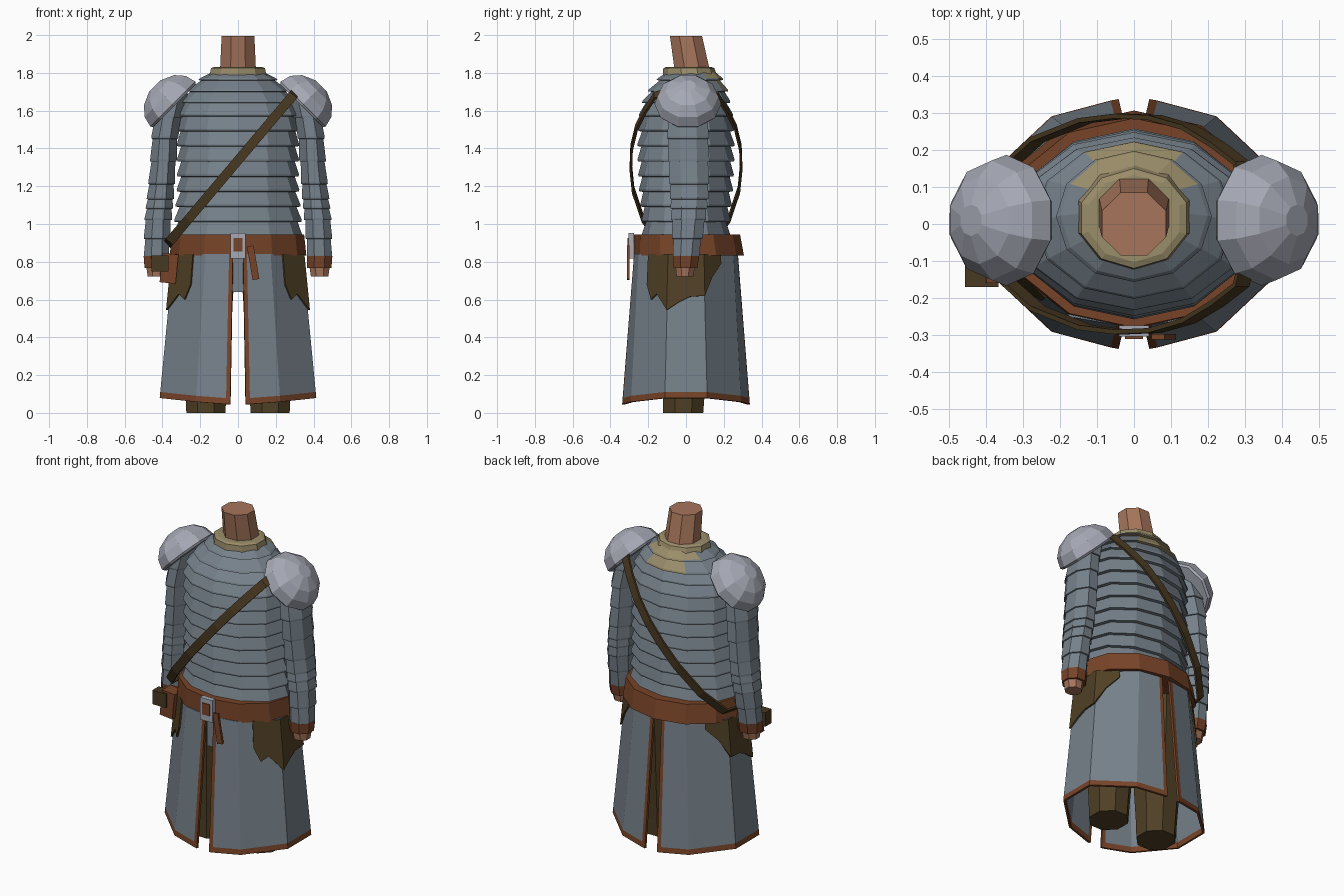
import bpy, bmesh, math
from mathutils import Matrix, Vector

if "Cube" in bpy.data.objects:
    bpy.data.objects.remove(bpy.data.objects["Cube"])


def material(name, rgb):
    m = bpy.data.materials.new(name)
    lin = [(c / 255 / 12.92) if c < 11 else ((c / 255 + 0.055) / 1.055) ** 2.4 for c in rgb]
    m.diffuse_color = (*lin, 1)
    m.use_nodes = True
    m.node_tree.nodes["Principled BSDF"].inputs["Base Color"].default_value = m.diffuse_color
    return m


STEEL = material("blue_grey_cloth", (118, 129, 138))
PLATE = material("pale_plate", (166, 169, 181))
LEATHER = material("brown_leather", (120, 68, 40))
DARK = material("dark_strap", (72, 56, 33))
FUR = material("olive_brown", (80, 64, 37))
SKIN = material("skin", (166, 117, 91))
TAN = material("tan_padding", (154, 141, 106))


def build(name, verts, faces, mats, rule=None, thickness=0, offset=0):
    bm = bmesh.new()
    vs = [bm.verts.new(v) for v in verts]
    for f in faces:
        bm.faces.new([vs[i] for i in f])
    bmesh.ops.recalc_face_normals(bm, faces=bm.faces)
    if rule:
        for f in bm.faces:
            f.material_index = rule(f.calc_center_median())
    me = bpy.data.meshes.new(name)
    bm.to_mesh(me)
    bm.free()
    for m in mats:
        me.materials.append(m)
    ob = bpy.data.objects.new(name, me)
    bpy.context.collection.objects.link(ob)
    if thickness:
        mod = ob.modifiers.new("thickness", 'SOLIDIFY')
        mod.thickness, mod.offset = thickness, offset
    return ob


def loft(name, rings, n, mats, phase=0.0, rule=None, matrix=Matrix()):
    """Closed body through elliptic rings (cx, cy, z, rx, ry)."""
    verts, faces = [], []
    for cx, cy, z, rx, ry in rings:
        for i in range(n):
            a = 2 * math.pi * (i + phase) / n
            verts.append(matrix @ Vector((cx + rx * math.cos(a), cy + ry * math.sin(a), z)))
    for r in range(len(rings) - 1):
        for i in range(n):
            j = (i + 1) % n
            faces.append((r * n + i, r * n + j, (r + 1) * n + j, (r + 1) * n + i))
    faces.append(tuple(range(n)))
    faces.append(tuple(range((len(rings) - 1) * n, len(rings) * n)))
    return build(name, verts, faces, mats, rule)


def box(name, centre, size, mat, roll=0.0):
    mw = Matrix.Translation(centre) @ Matrix.Rotation(roll, 4, 'Y')
    s = Vector(size) / 2
    verts = [mw @ Vector((x * s.x, y * s.y, z * s.z)) for x in (-1, 1) for y in (-1, 1) for z in (-1, 1)]
    faces = [(0, 1, 3, 2), (4, 5, 7, 6), (0, 1, 5, 4), (2, 3, 7, 6), (0, 2, 6, 4), (1, 3, 7, 5)]
    return build(name, verts, faces, [mat])


def sample(profile, z):
    """Interpolate rows (z, ...) that run from top to bottom."""
    for a, b in zip(profile, profile[1:]):
        if z >= b[0]:
            t = (a[0] - z) / (a[0] - b[0])
            return [p + (q - p) * t for p, q in zip(a[1:], b[1:])]
    return list(profile[-1][1:])


def banded(profile, levels, lip):
    """Overlapping bands: each one flares at its lower edge."""
    rings = []
    for top, low in zip(levels, levels[1:]):
        for z, d in ((top, -lip), (low + 0.012, lip), (low + 0.002, lip * 0.8)):
            cx, cy, rx, ry = sample(profile, z)
            rings.append((cx, cy, z, rx + d, ry + d))
    return rings


# Banded torso, with a padded patch at the nape
torso = [(1.81, 0, .03, .135, .13), (1.76, 0, .02, .205, .17), (1.70, 0, .01, .265, .205),
         (1.64, 0, 0, .305, .225), (1.57, 0, 0, .318, .24), (1.40, 0, 0, .312, .248),
         (1.20, 0, 0, .312, .24), (1.0, 0, 0, .328, .222), (.90, 0, 0, .33, .225)]
levels = [1.81, 1.76, 1.70, 1.64] + [1.57 - .08 * i for i in range(9)]
loft("torso", banded(torso, levels, .011), 12, [STEEL, TAN],
     rule=lambda c: int(c.z > 1.695 and c.y > .12 and abs(c.x) < .14))

# Neck and collar
loft("neck", [(0, .035, 1.75, .105, .105), (0, .03, 1.83, .102, .1), (0, 0, 1.995, .094, .092)],
     8, [SKIN], .5)
loft("collar", [(0, .025, 1.76, .15, .145), (0, .02, 1.79, .158, .143),
                (0, .015, 1.825, .15, .135), (0, .015, 1.832, .13, .118)], 10, [TAN], .5)

# Belt, buckle and hanging strap end
loft("belt", [(0, .012, .832, .362, .295), (0, .003, .945, .35, .283)], 12, [LEATHER])
box("buckle", (0, -.29, .885), (.082, .03, .135), PLATE)
box("buckle_centre", (0, -.3075, .89), (.05, .006, .07), LEATHER)
box("strap_end", (.08, -.305, .795), (.036, .014, .18), LEATHER, -.17)
box("inner_tunic_tab", (0, -.24, .74), (.066, .02, .2), STEEL)

# Slit skirt halves with trimmed hem
low = [(.04, -.33), (.062, -.326), (.22, -.285), (.41, -.11)]
high = [(.026, -.268), (.046, -.266), (.17, -.245), (.335, -.09)]
low += [(x, -y) for x, y in reversed(low)]
high += [(x, -y) for x, y in reversed(high)]
hem = [.045, .046, .058, .078, .078, .058, .046, .045]


def skirt_point(s, z, side, grow=1.0):
    i = min(int(s), 6)
    f = s - i
    a = Vector(low[i]).lerp(Vector(low[i + 1]), f)
    b = Vector(high[i]).lerp(Vector(high[i + 1]), f)
    p = a.lerp(b, (z - .06) / .78) * grow
    return (p.x * side, p.y, z)


for side, label in ((1, "right"), (-1, "left")):
    verts, faces = [], []
    for i in range(8):
        for z in (hem[i], hem[i] + .032, .84):
            verts.append(skirt_point(i, z, side))
    for i in range(7):
        for r in range(2):
            k = i * 3 + r
            faces.append((k, k + 1, k + 4, k + 3))
    build(label + "_skirt", verts, faces, [STEEL, LEATHER],
          lambda c: int(c.z < .12 or abs(c.x) < .06), .014)

    # Ragged hip cloth lying on the skirt
    ragged = [(2.35, .68), (2.5, .60), (2.68, .63), (3, .545), (3.3, .585), (3.6, .615),
              (4, .62), (4.25, .72), (4.55, .79)]
    verts = [skirt_point(s, z, side, 1.035) for s, low_z in ragged for z in (low_z, .84)]
    faces = [(2 * i, 2 * i + 1, 2 * i + 3, 2 * i + 2) for i in range(len(ragged) - 1)]
    build(label + "_hip_cloth", verts, faces, [FUR], thickness=.01)

    # Leg
    loft(label + "_leg", [(side * .17, -.015, 0, .112, .115), (side * .17, -.012, .1, .117, .12),
                          (side * .165, 0, .64, .152, .16), (side * .165, 0, .84, .16, .17)],
         8, [FUR], .5)

    # Banded sleeve, cuff and hand
    arm = [(1.70, side * .34, .01, .085, .1), (1.5, side * .385, .01, .074, .118),
           (1.3, side * .397, .015, .072, .114), (1.15, side * .41, .018, .074, .108),
           (1.0, side * .425, .012, .075, .094), (.82, side * .432, 0, .068, .07)]
    loft(label + "_sleeve", banded(arm, [1.70, 1.56, 1.45, 1.33, 1.21, 1.13, 1.08, 1.02, .92, .82], .004),
         8, [STEEL], .5)
    loft(label + "_cuff", [(side * .43, -.003, .768, .07, .068), (side * .432, 0, .83, .073, .076)],
         8, [LEATHER], .5)
    loft(label + "_hand", [(side * .432, -.006, .722, .05, .048), (side * .432, -.004, .775, .058, .056)],
         8, [SKIN], .5)

    # Tilted dome shoulder plate
    tilt = Matrix.Translation((side * .345, .01, 1.635)) @ Matrix.Rotation(side * math.pi / 4, 4, 'Y')
    dome = [(0, 0, -.012, .168, .168)]
    dome += [(0, 0, .14 * math.sin(math.radians(a)), .177 * math.cos(math.radians(a)),
              .177 * math.cos(math.radians(a))) for a in (0, 24, 48, 76)]
    loft(label + "_shoulder_plate", dome, 10, [PLATE], .5, matrix=tilt)

# Bandolier: flat loop from right shoulder to left hip
half = [(0, .165), (.1, .215), (.22, .262), (.36, .288), (.5, .292), (.65, .28), (.85, .228), (1, .14)]
loop = [(-.06, 0)] + half + [(1.02, 0)] + [(t, -y) for t, y in reversed(half)]
start, end = Vector((.29, 0, 1.68)), Vector((-.36, 0, .91))
across = Vector((.764, 0, -.645)) * .025
verts = []
for t, y in loop:
    p = start.lerp(end, t) + Vector((0, y, 0))
    verts += [p - across, p + across]
n = len(loop)
build("bandolier", verts, [(2 * i, 2 * i + 1, (2 * i + 3) % (2 * n), (2 * i + 2) % (2 * n)) for i in range(n)],
      [DARK], thickness=.013)

# Hip pouch with dark flap box
box("hip_pouch", (-.365, -.12, .765), (.085, .08, .155), LEATHER, .1)
box("pouch_case", (-.412, -.14, .79), (.09, .06, .085), DARK)
